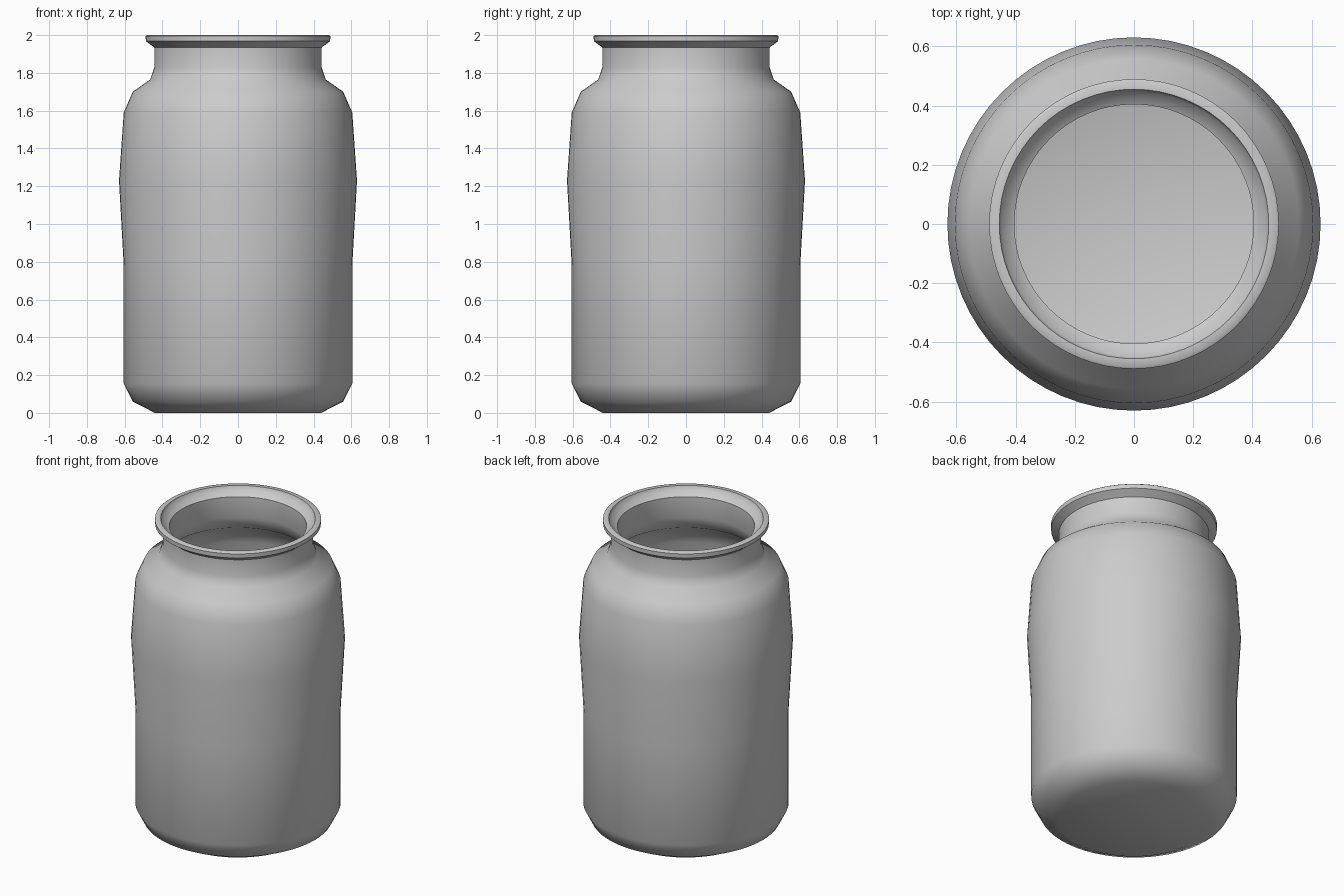
import bpy, bmesh, math

if "Cube" in bpy.data.objects:
    bpy.data.objects.remove(bpy.data.objects["Cube"])

SEGMENTS = 64

# Half section (radius, height): outside from base centre up, over the lip, down the inside
outer = [(0, 0), (0.44, 0), (0.557, 0.06), (0.605, 0.155), (0.605, 0.78),
         (0.63, 1.23), (0.605, 1.59), (0.557, 1.70), (0.465, 1.765), (0.443, 1.83)]
lip = [(0.443, 1.935), (0.488, 1.968), (0.489, 1.995), (0.482, 2.0),
       (0.455, 2.0), (0.447, 1.975), (0.404, 1.95)]
inner = [(0.404, 1.815), (0.435, 1.735), (0.525, 1.675), (0.567, 1.58), (0.592, 1.23),
         (0.567, 0.78), (0.567, 0.165), (0.53, 0.09), (0.43, 0.04), (0, 0.04)]


def lathe(name, profile):
    bm = bmesh.new()
    verts = [bm.verts.new((r, 0, z)) for r, z in profile]
    edges = [bm.edges.new(pair) for pair in zip(verts, verts[1:])]
    bmesh.ops.spin(bm, geom=verts + edges, cent=(0, 0, 0), axis=(0, 0, 1),
                   angle=2 * math.pi, steps=SEGMENTS, use_merge=False)
    bmesh.ops.remove_doubles(bm, verts=bm.verts, dist=1e-4)
    bmesh.ops.recalc_face_normals(bm, faces=bm.faces)
    mesh = bpy.data.meshes.new(name)
    bm.to_mesh(mesh)
    bm.free()
    obj = bpy.data.objects.new(name, mesh)
    bpy.context.collection.objects.link(obj)
    bpy.ops.object.select_all(action='DESELECT')
    obj.select_set(True)
    bpy.context.view_layer.objects.active = obj
    bpy.ops.object.shade_smooth_by_angle(angle=math.radians(50))
    return obj


# Hollow open jar
lathe("jar", outer + lip + inner)
